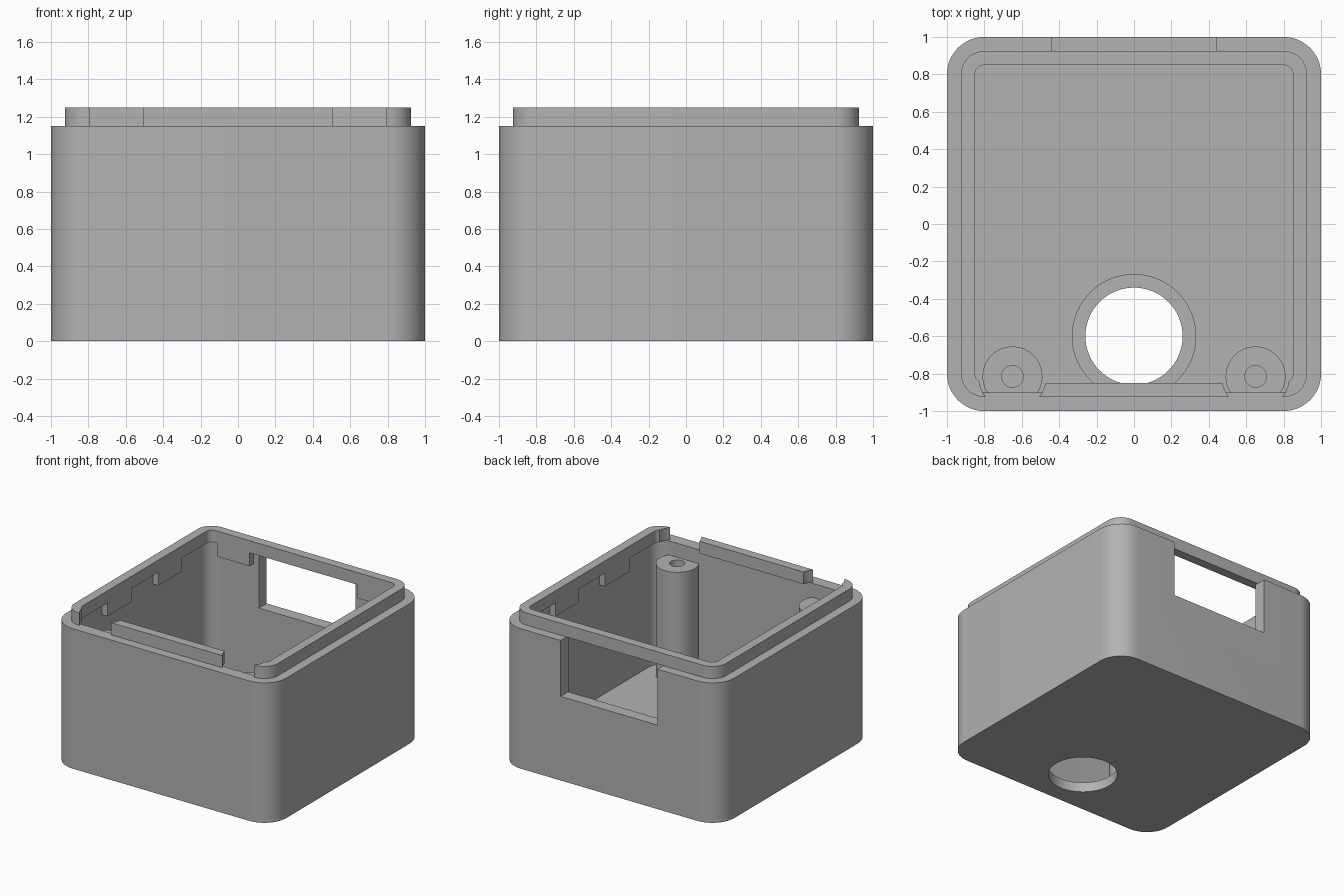
import bpy, bmesh
from math import cos, sin, pi, radians

if "Cube" in bpy.data.objects:
    bpy.data.objects.remove(bpy.data.objects["Cube"], do_unlink=True)

grey = bpy.data.materials.new("matte grey")
grey.use_nodes = True
GREY = (0.45, 0.45, 0.45, 1)
grey.diffuse_color = GREY
grey.node_tree.nodes["Principled BSDF"].inputs["Base Color"].default_value = GREY

FLOOR, RIM, TOP = 0.12, 1.15, 1.25      # heights of floor, wall top and lip top
WALL_IN, LIP_OUT, LIP_IN = 0.9, 0.925, 0.85
POST_X, POST_Y = 0.65, -0.815


def rounded_square(half, radius, steps=12):
    pts = []
    for q, (sx, sy) in enumerate([(1, 1), (-1, 1), (-1, -1), (1, -1)]):
        for i in range(steps + 1):
            a = (q + i / steps) * pi / 2
            pts.append((sx * (half - radius) + radius * cos(a),
                        sy * (half - radius) + radius * sin(a)))
    return pts


def circle(x, y, r, n=64):
    return [(x + r * cos(2 * pi * i / n), y + r * sin(2 * pi * i / n)) for i in range(n)]


def rectangle(x0, x1, y0, y1):
    return [(x0, y0), (x1, y0), (x1, y1), (x0, y1)]


def prism(name, outline, z0, z1):
    bm = bmesh.new()
    face = bm.faces.new([bm.verts.new((x, y, z0)) for x, y in outline])
    top = bmesh.ops.extrude_face_region(bm, geom=[face])["geom"]
    bmesh.ops.translate(bm, vec=(0, 0, z1 - z0),
                        verts=[g for g in top if isinstance(g, bmesh.types.BMVert)])
    bmesh.ops.recalc_face_normals(bm, faces=bm.faces)
    mesh = bpy.data.meshes.new(name)
    bm.to_mesh(mesh)
    bm.free()
    mesh.materials.append(grey)
    obj = bpy.data.objects.new(name, mesh)
    bpy.context.collection.objects.link(obj)
    return obj


def cut(obj, outline, z0, z1):
    cutter = prism("cutter", outline, z0, z1)
    mod = obj.modifiers.new("cut", "BOOLEAN")
    mod.operation, mod.solver, mod.object = "DIFFERENCE", "EXACT", cutter
    graph = bpy.context.evaluated_depsgraph_get()
    mesh = bpy.data.meshes.new_from_object(obj.evaluated_get(graph))
    obj.modifiers.clear()
    obj.data = mesh
    bpy.data.objects.remove(cutter, do_unlink=True)


def smooth(obj):
    bpy.ops.object.select_all(action="DESELECT")
    obj.select_set(True)
    bpy.context.view_layer.objects.active = obj
    bpy.ops.object.shade_smooth_by_angle(angle=radians(30))


# Box shell with a window in the back wall
shell = prism("box_shell", rounded_square(1, 0.2), 0, RIM)
cut(shell, rounded_square(WALL_IN, 0.1), FLOOR, RIM + 0.1)
cut(shell, rectangle(-0.44, 0.44, 0.8, 1.1), 0.69, RIM + 0.1)

# Round floor opening with a recessed seat
cut(shell, [(x, max(y, -0.895)) for x, y in circle(0, -0.6, 0.33)], 0.08, 0.2)
cut(shell, circle(0, -0.6, 0.26), -0.1, 0.2)
smooth(shell)

# Raised lip, cleared around both screw posts
lip = prism("lip", rounded_square(LIP_OUT, 0.125), RIM, TOP)
cut(lip, rounded_square(LIP_IN, 0.05), RIM - 0.1, TOP + 0.1)
for side in (-1, 1):
    cut(lip, circle(side * POST_X, POST_Y, 0.18), RIM - 0.1, TOP + 0.1)
smooth(lip)

# Screw posts with blind holes, and the tabs under the lip
for side, label in ((-1, "right"), (1, "left")):
    post = prism("screw_post_" + label, circle(side * POST_X, POST_Y, 0.16), FLOOR - 0.02, 1.035)
    cut(post, circle(side * POST_X, POST_Y, 0.058, 32), 0.5, 1.2)
    smooth(post)

    x0, x1 = sorted((side * 0.49, side * 0.78))
    prism("back_tab_" + label, rectangle(x0, x1, LIP_IN, LIP_OUT), 1.04, RIM)
    x0, x1 = sorted((side * LIP_IN, side * LIP_OUT))
    for y0, y1, place in ((-0.48, -0.16, "front"), (0.18, 0.48, "rear")):
        prism("side_tab_" + place + "_" + label, rectangle(x0, x1, y0, y1), 1.04, RIM)
